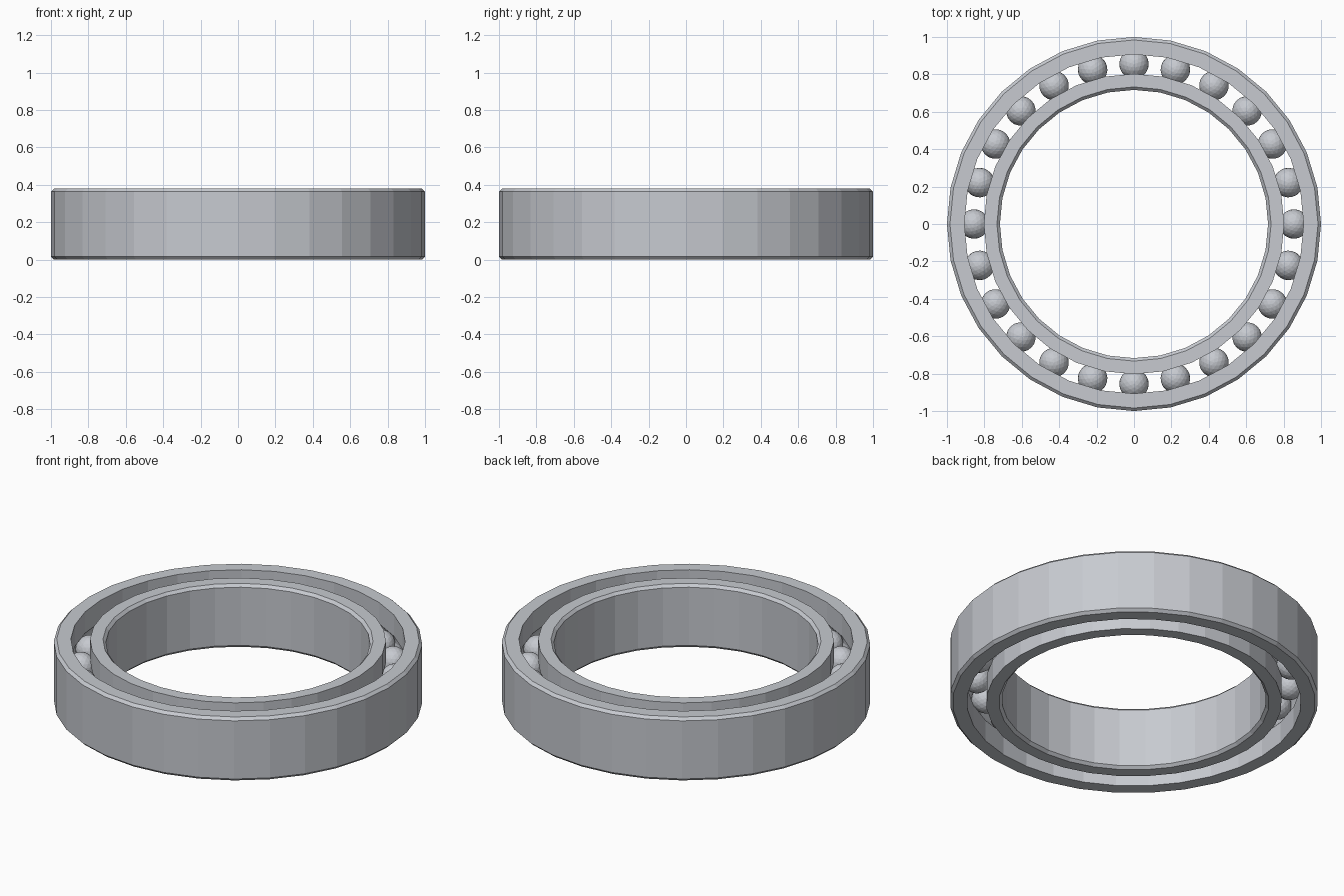
import bpy, bmesh
from math import sin, cos, pi, asin

cube = bpy.data.objects.get("Cube")
if cube:
    bpy.data.objects.remove(cube)

HEIGHT = 0.38
MID = HEIGHT / 2
CHAMFER = 0.016
SIDES = 32
BALLS = 24
PITCH = 0.855       # radius of the circle through the ball centres
BALL_R = 0.079
GROOVE_R = 0.081

steel = bpy.data.materials.new("brushed steel")
colour = (0.57, 0.59, 0.63, 1)
steel.use_nodes = True
steel.diffuse_color = colour
steel.node_tree.nodes["Principled BSDF"].inputs["Base Color"].default_value = colour


def add_object(name, bm):
    mesh = bpy.data.meshes.new(name)
    bm.to_mesh(mesh)
    bm.free()
    mesh.materials.append(steel)
    obj = bpy.data.objects.new(name, mesh)
    bpy.context.collection.objects.link(obj)
    return obj


def race(name, plain_r, track_r):
    """Ring with a chamfered plain wall and a ball groove in the track wall."""
    side = 1 if plain_r > track_r else -1
    inset = plain_r - side * CHAMFER
    profile = [(track_r, 0), (inset, 0), (plain_r, CHAMFER),
               (plain_r, HEIGHT - CHAMFER), (inset, HEIGHT), (track_r, HEIGHT)]
    # groove arc, from top to bottom
    half = pi / 2 - asin(abs(track_r - PITCH) / GROOVE_R)
    for i in range(7):
        a = half * (1 - i / 3)
        profile.append((PITCH + side * GROOVE_R * cos(a), MID + GROOVE_R * sin(a)))

    bm = bmesh.new()
    rows = []
    for s in range(SIDES):
        t = 2 * pi * s / SIDES
        rows.append([bm.verts.new((r * cos(t), r * sin(t), z)) for r, z in profile])
    n = len(profile)
    for s in range(SIDES):
        a, b = rows[s], rows[(s + 1) % SIDES]
        for i in range(n):
            j = (i + 1) % n
            bm.faces.new((a[i], b[i], b[j], a[j]))
    bmesh.ops.recalc_face_normals(bm, faces=bm.faces)
    return add_object(name, bm)


race("outer_race", 1.0, 0.907)
race("inner_race", 0.717, 0.803)

# Balls share one faceted mesh
bm = bmesh.new()
bmesh.ops.create_icosphere(bm, subdivisions=3, radius=BALL_R)
first = add_object("ball_1", bm)
for i in range(BALLS):
    t = 2 * pi * i / BALLS
    ball = first
    if i:
        ball = bpy.data.objects.new(f"ball_{i + 1}", first.data)
        bpy.context.collection.objects.link(ball)
    ball.location = (PITCH * cos(t), PITCH * sin(t), MID)
    ball.rotation_euler.z = t
